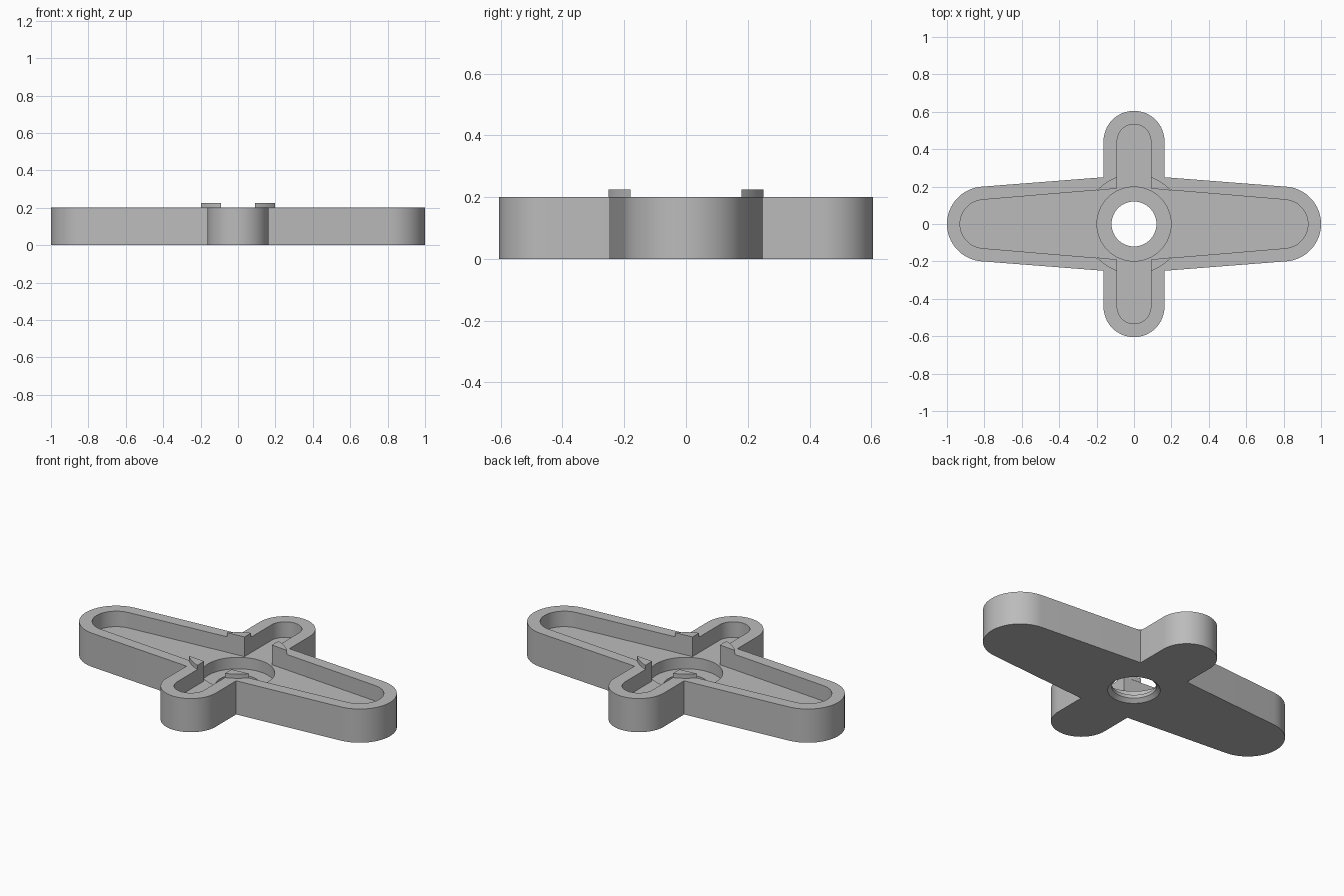
import bpy
import bmesh
from math import sin, cos, pi, atan2, sqrt

cube = bpy.data.objects.get("Cube")
if cube:
    bpy.data.objects.remove(cube, do_unlink=True)

TOP, FLOOR, SEAT, TAB_TOP = 0.2, 0.108, 0.04, 0.225
TILT = 0.08      # slope angle of the tapered long arms
STEPS = 16       # segments per quarter arc

grey = bpy.data.materials.new("light_grey_plastic")
grey.use_nodes = True
colour = (0.5, 0.5, 0.5, 1)
grey.diffuse_color = colour
grey.node_tree.nodes["Principled BSDF"].inputs["Base Color"].default_value = colour


def arc(cx, cy, r, start, end, n=STEPS):
    angles = [start + (end - start) * i / n for i in range(n + 1)]
    return [(cx + r * cos(a), cy + r * sin(a)) for a in angles]


def cross_outline(long_c, long_r, corner, short_tip):
    """Rounded cross: one quadrant mirrored into four."""
    half = corner[0]
    quad = arc(long_c, 0, long_r, 0, pi / 2 - TILT) + [corner]
    quad += arc(0, short_tip - half, half, 0, pi / 2)
    upper = quad + [(-x, y) for x, y in reversed(quad[:-1])]
    return upper + [(x, -y) for x, y in reversed(upper[1:-1])]


def circle(r):
    return arc(0, 0, r, 0, 2 * pi, 64)[:-1]


def add_loop(bm, points, z):
    verts = [bm.verts.new((x, y, z)) for x, y in points]
    edges = [bm.edges.new((v, verts[i - 1])) for i, v in enumerate(verts)]
    return verts, edges


def add_wall(bm, lower, upper):
    a, b = lower[0], upper[0]
    for i in range(len(a)):
        bm.faces.new((a[i - 1], a[i], b[i], b[i - 1]))


def add_ring(bm, outer, inner):
    bmesh.ops.triangle_fill(bm, edges=outer[1] + inner[1], use_beauty=True, normal=(0, 0, 1))


def finish(bm, name):
    bmesh.ops.recalc_face_normals(bm, faces=bm.faces[:])
    mesh = bpy.data.meshes.new(name)
    bm.to_mesh(mesh)
    bm.free()
    mesh.materials.append(grey)
    obj = bpy.data.objects.new(name, mesh)
    bpy.context.collection.objects.link(obj)
    bpy.ops.object.select_all(action='DESELECT')
    obj.select_set(True)
    bpy.context.view_layer.objects.active = obj
    bpy.ops.object.shade_smooth_by_angle(angle=0.5)


# Cross-shaped tray: outer wall, pocket, round seat and chamfered centre hole
outer = cross_outline(0.8, 0.2, (0.163, 0.25), 0.605)
corner = (0.09, 0.19)
pocket = cross_outline(0.8, 0.13, corner, 0.533)
bm = bmesh.new()
outer_low, outer_top = add_loop(bm, outer, 0), add_loop(bm, outer, TOP)
pocket_top, pocket_low = add_loop(bm, pocket, TOP), add_loop(bm, pocket, FLOOR)
seat_top, seat_low = add_loop(bm, circle(0.198), FLOOR), add_loop(bm, circle(0.198), SEAT)
hole_top, hole_mid = add_loop(bm, circle(0.12), SEAT), add_loop(bm, circle(0.12), 0.02)
hole_low = add_loop(bm, circle(0.142), 0)
for low, high in ((outer_low, outer_top), (pocket_low, pocket_top), (seat_low, seat_top),
                  (hole_mid, hole_top), (hole_low, hole_mid)):
    add_wall(bm, low, high)
for big, small in ((outer_low, hole_low), (outer_top, pocket_top),
                   (pocket_low, seat_top), (seat_low, hole_top)):
    add_ring(bm, big, small)
finish(bm, "cross_tray")

# Retaining tabs on the four inner corners of the rim
R = 0.267
end_x = 0.198
end = (end_x, sqrt(R * R - end_x ** 2))
start = (corner[0], sqrt(R * R - corner[0] ** 2))
tab = [corner] + arc(0, 0, R, atan2(end[1], end[0]), atan2(start[1], start[0]), 10)
for side, sx in (("left", 1), ("right", -1)):
    for depth, sy in (("front", -1), ("back", 1)):
        bm = bmesh.new()
        points = [(x * sx, y * sy) for x, y in tab]
        low, high = add_loop(bm, points, TOP), add_loop(bm, points, TAB_TOP)
        add_wall(bm, low, high)
        bm.faces.new(low[0])
        bm.faces.new(high[0])
        finish(bm, f"{depth}_{side}_tab")
